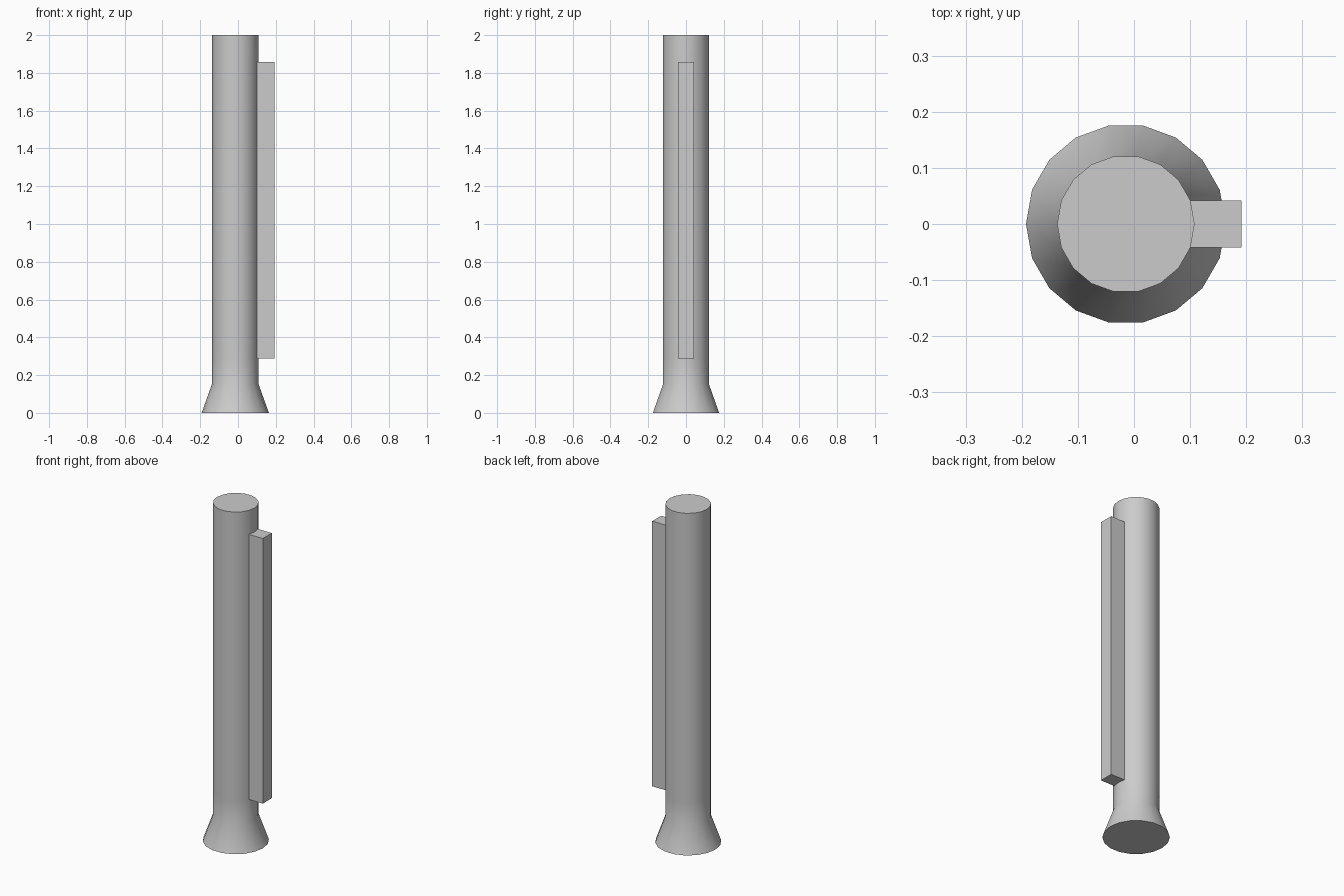
import bpy, bmesh, math

if "Cube" in bpy.data.objects:
    bpy.data.objects.remove(bpy.data.objects["Cube"])

SIDES, CX = 18, -0.0145
FLARE_R, SHAFT_R = 0.178, 0.1225
FIN_X = 0.192
# radius and height of each ring, bottom to top
PROFILE = [(FLARE_R, 0.0), (SHAFT_R, 0.155), (SHAFT_R, 0.288),
           (SHAFT_R, 1.858), (SHAFT_R, 2.0)]

# flared post, built from stacked rings
bm = bmesh.new()
rings = []
for r, z in PROFILE:
    rings.append([bm.verts.new((CX + r * math.cos(math.tau * i / SIDES),
                                r * math.sin(math.tau * i / SIDES), z))
                  for i in range(SIDES)])
walls = {}
for k, (lo, hi) in enumerate(zip(rings, rings[1:])):
    for i in range(SIDES):
        j = (i + 1) % SIDES
        walls[k, i] = bm.faces.new((lo[i], lo[j], hi[j], hi[i]))
bm.faces.new(rings[0][::-1])
bm.faces.new(rings[-1])

# fin, extruded from the two wall panels facing +x and flattened
out = bmesh.ops.extrude_face_region(bm, geom=[walls[2, SIDES - 1], walls[2, 0]])
for v in out["geom"]:
    if isinstance(v, bmesh.types.BMVert):
        v.co.x = FIN_X
bmesh.ops.delete(bm, geom=[f for f in (walls[2, SIDES - 1], walls[2, 0]) if f.is_valid],
                 context='FACES')
bmesh.ops.recalc_face_normals(bm, faces=bm.faces[:])

mesh = bpy.data.meshes.new("finned_post")
bm.to_mesh(mesh)
bm.free()
post = bpy.data.objects.new("finned_post", mesh)
bpy.context.collection.objects.link(post)
bpy.context.view_layer.objects.active = post
post.select_set(True)
bpy.ops.object.shade_smooth_by_angle(angle=math.radians(30))
